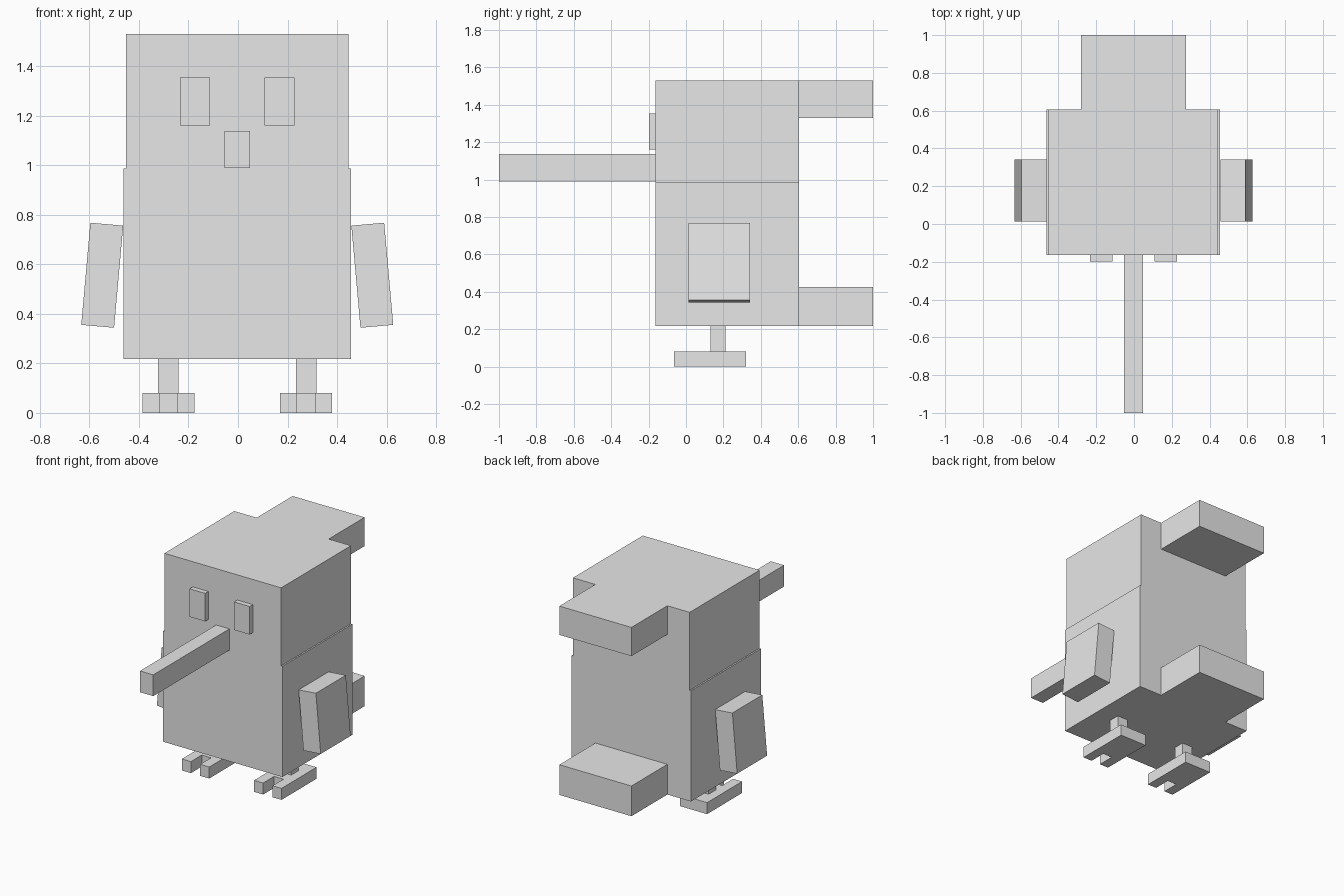
import bpy
import bmesh
from math import radians
from mathutils import Matrix

old = bpy.data.objects.get("Cube")
if old:
    bpy.data.objects.remove(old, do_unlink=True)

# One plain material for the whole model
GREY = (0.8, 0.8, 0.8, 1.0)
grey = bpy.data.materials.new("plain grey")
grey.use_nodes = True
grey.diffuse_color = GREY
grey.node_tree.nodes["Principled BSDF"].inputs["Base Color"].default_value = GREY

MID = -0.003  # x of the mirror plane


def add_object(name, bm):
    bmesh.ops.recalc_face_normals(bm, faces=bm.faces)
    mesh = bpy.data.meshes.new(name)
    bm.to_mesh(mesh)
    bm.free()
    mesh.materials.append(grey)
    obj = bpy.data.objects.new(name, mesh)
    bpy.context.collection.objects.link(obj)
    return obj


def box(name, x, y, z, tilt=0):
    """Box from (low, high) ranges; x is measured from the mirror plane."""
    size = [b - a for a, b in (x, y, z)]
    mid = [(a + b) / 2 for a, b in (x, y, z)]
    mid[0] += MID
    bm = bmesh.new()
    bmesh.ops.create_cube(bm, size=1, matrix=Matrix.Diagonal((*size, 1)))
    obj = add_object(name, bm)
    obj.location = mid
    obj.rotation_euler.y = radians(tilt)
    return obj


def foot(name, side):
    """Flat slab with a notch at the front that leaves two toes."""
    c = MID + side * 0.278
    front, notch, back = -0.065, 0.055, 0.32
    outer, inner = 0.105, 0.036
    outline = [(-outer, front), (-inner, front), (-inner, notch), (inner, notch),
               (inner, front), (outer, front), (outer, back), (-outer, back)]
    bm = bmesh.new()
    face = bm.faces.new([bm.verts.new((c + x, y, 0)) for x, y in outline])
    top = bmesh.ops.extrude_face_region(bm, geom=[face])["geom"]
    bmesh.ops.translate(bm, vec=(0, 0, 0.08),
                        verts=[v for v in top if isinstance(v, bmesh.types.BMVert)])
    add_object(name, bm)


# Body and head
DEPTH = (-0.163, 0.605)
box("body", (-0.459, 0.459), DEPTH, (0.217, 0.987))
box("head", (-0.449, 0.449), DEPTH, (0.987, 1.53))

# Beak, tail and crest
box("beak", (-0.051, 0.051), (-1, -0.163), (0.99, 1.138))
box("tail", (-0.277, 0.277), (0.605, 1), (0.217, 0.427))
box("crest", (-0.277, 0.277), (0.605, 1), (1.33, 1.53))

# Paired parts
for label, s in (("left", 1), ("right", -1)):
    def span(a, b):
        return sorted((s * a, s * b))

    box(label + "_eye", span(0.111, 0.231), (-0.198, -0.163), (1.16, 1.355))
    box(label + "_wing", span(0.479, 0.612), (0.013, 0.342), (0.349, 0.763), -5.1 * s)
    box(label + "_leg", span(0.238, 0.32), (0.132, 0.212), (0.08, 0.217))
    foot(label + "_foot", s)
